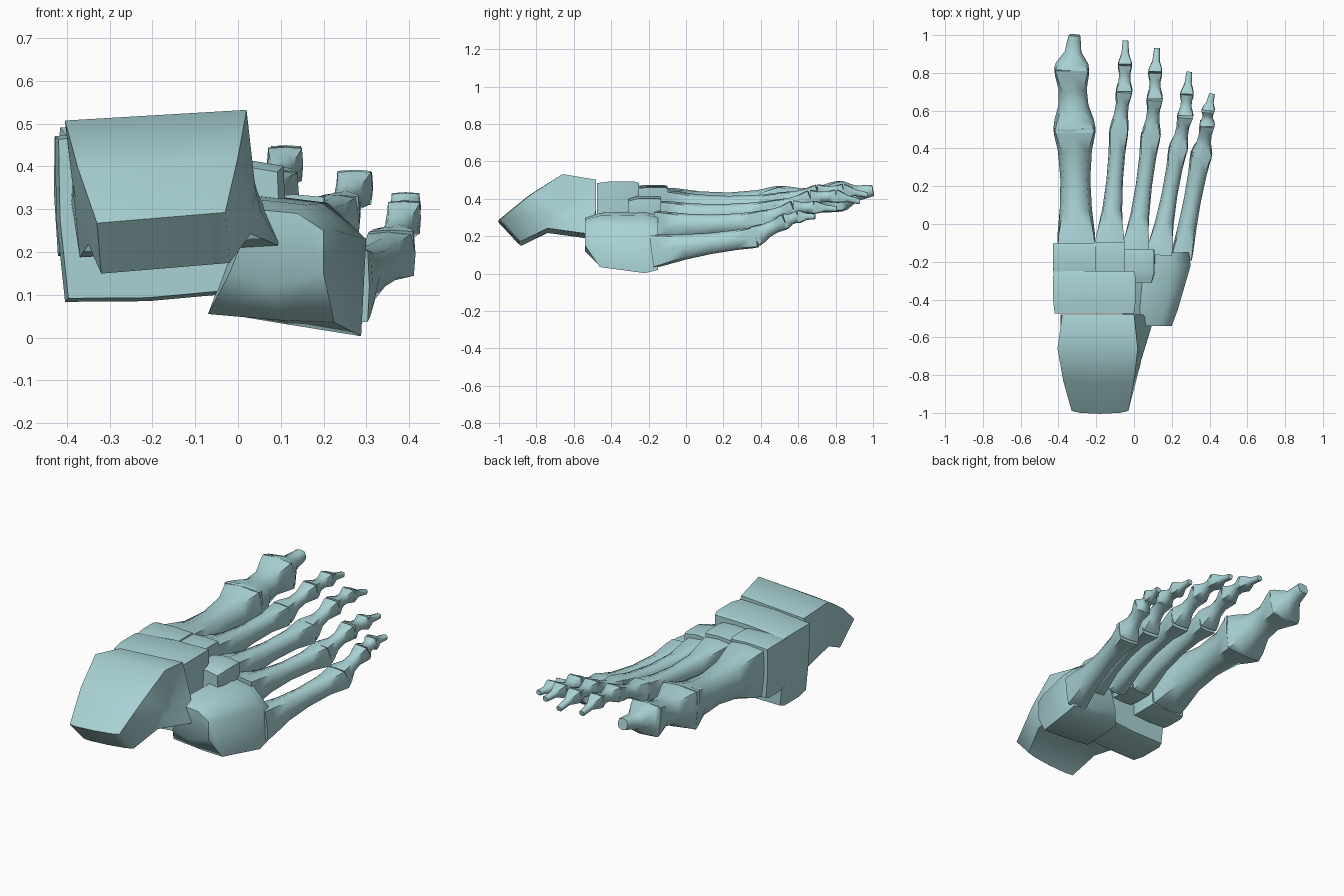
import bpy, bmesh, math
from mathutils import Vector

if "Cube" in bpy.data.objects:
    bpy.data.objects.remove(bpy.data.objects["Cube"])

# Pale teal bone material
mat = bpy.data.materials.new("pale_teal")
mat.diffuse_color = (.4, .65, .67, 1)
mat.use_nodes = True
mat.node_tree.nodes["Principled BSDF"].inputs["Base Color"].default_value = mat.diffuse_color


def finish(name, bm, angle):
    bmesh.ops.recalc_face_normals(bm, faces=bm.faces)
    me = bpy.data.meshes.new(name)
    bm.to_mesh(me)
    bm.free()
    me.materials.append(mat)
    ob = bpy.data.objects.new(name, me)
    bpy.context.collection.objects.link(ob)
    bpy.ops.object.select_all(action='DESELECT')
    ob.select_set(True)
    bpy.context.view_layer.objects.active = ob
    bpy.ops.object.shade_smooth_by_angle(angle=math.radians(angle))
    return ob


def loft(name, rings, angle=62):
    """Bridge rings of points into one capped solid."""
    bm = bmesh.new()
    loops = [[bm.verts.new(p) for p in r] for r in rings]
    n = len(loops[0])
    for a, b in zip(loops, loops[1:]):
        for i in range(n):
            bm.faces.new((a[i], a[(i + 1) % n], b[(i + 1) % n], b[i]))
    caps = [bm.faces.new(loops[0]), bm.faces.new(loops[-1])]
    bmesh.ops.triangulate(bm, faces=caps)
    return finish(name, bm, angle)


def section(c, u, w, hw, hh, k, taper=0.0):
    """Eight-sided section; k sets how square the corners are."""
    pts = [(1, 0), (k, k), (0, 1), (-k, k), (-1, 0), (-k, -k), (0, -1), (k, -k)]
    return [c + u * (x * hw * (1 + taper * z)) + w * (z * hh) for x, z in pts]


# t along the bone, size factor blend (1 = end, 0 = waist), corner squareness
LONG = [(0, 1, .93), (.08, .92, .9), (.3, .3, .78), (.55, 0, .75), (.8, .3, .78), (.94, .9, .88), (1, 1, .93)]
SHORT = [(0, 1, .93), (.15, .85, .88), (.4, .15, .76), (.65, .1, .76), (.88, .8, .86), (1, 1, .93)]
TIP = [(0, 1, .93), (.15, .95, .88), (.5, .15, .78), (.8, .1, .76), (1, 0, .8)]


def bone(name, a, b, size_a, size_b, waist, shape, taper=0.0):
    a, b = Vector(a), Vector(b)
    d = (b - a).normalized()
    u = Vector((1, -d.x * .5, 0)).normalized()
    w = Vector((0, -d.z, d.y)).normalized()
    rings = []
    for t, f, k in shape:
        s = waist + (1 - waist) * f
        hw = (size_a[0] * (1 - t) + size_b[0] * t) * s / 2
        hh = (size_a[1] * (1 - t) + size_b[1] * t) * s / 2
        rings.append(section(a.lerp(b, t), u, w, hw, hh, k, taper * (1 - t)))
    return loft(name, rings)


def block(name, x0, x1, y0, y1, z0, z1, taper=0.0, tilt=0.0, back=.96, k=.96):
    """Squat ankle bone: a soft slab with slightly bulging middle."""
    c = Vector(((x0 + x1) / 2, 0, (z0 + z1) / 2))
    u, w = Vector((1, 0, tilt)), Vector((0, 0, 1))
    rings = []
    for t, s in ((0, back), (.15, (1 + back) / 2), (.3, 1), (.88, 1), (1, .96)):
        p = c + Vector((0, y0 + (y1 - y0) * t, 0))
        rings.append(section(p, u, w, (x1 - x0) / 2 * s, (z1 - z0) / 2 * s, k, taper))
    return loft(name, rings)


# Rear ankle bone: side profile (y, z, left x, right x), top tilted to one side
prof = [(-.99, .28, -.33, -.03), (-.83, .41, -.375, .0), (-.66, .52, -.405, .02),
        (-.48, .49, -.38, .0), (-.48, .33, -.39, .045), (-.52, .2, -.37, .1),
        (-.74, .23, -.35, .03), (-.88, .162, -.32, -.02)]
stations = []
for t, bulge in ((0, 0), (.15, .01), (.5, .015), (.85, .01), (1, 0)):
    stations.append([Vector((l + (r - l) * t, y - (bulge if y < -.8 else 0),
                             z + (t - .5) * .025)) for y, z, l, r in prof])
# Rounded sides: shrink the end profiles towards a bulging centre
left, right = Vector((-.385, -.68, .34)), Vector((.045, -.7, .31))
stations.insert(0, [p.lerp(left, .85) for p in stations[0]])
stations.append([p.lerp(right, .85) for p in stations[-1]])
loft("rear_ankle_bone", stations, 66)

# Middle ankle bones
block("ankle_slab", -.425, .005, -.475, -.25, .085, .49, .06, .05)
block("inner_wedge_bone", -.43, -.2, -.265, -.1, .185, .475, .04)
block("middle_wedge_bone", -.205, -.055, -.26, -.095, .24, .465, .15)
block("outer_wedge_bone", -.06, .11, -.31, -.135, .23, .415, .15, 0, .82, .85)

# Outer ankle block: rings from rear to front
outer = [
    (-.54, [(.04, .3), (.14, .29), (.2, .25), (.2, .15), (.08, .12), (-.02, .15)]),
    (-.46, [(.03, .325), (.16, .31), (.23, .25), (.225, .035), (.1, .04), (-.07, .055)]),
    (-.22, [(.05, .335), (.21, .315), (.3, .23), (.288, .003), (.12, .03), (-.06, .06)]),
    (-.15, [(.06, .32), (.2, .3), (.29, .21), (.285, .02), (.14, .06), (.0, .1)]),
]
loft("outer_ankle_block", [[Vector((x, y, z)) for x, z in p] for y, p in outer])

# Long foot bones: start, end, start size, end size, waist, taper
long_bones = [
    ((-.305, -.1, .325), (-.315, .51, .36), (.2, .27), (.225, .22), .74, .05),
    ((-.13, -.1, .335), (-.08, .5, .375), (.14, .22), (.1, .11), .74, .25),
    ((.005, -.14, .29), (.09, .48, .335), (.13, .2), (.105, .115), .74, .25),
    ((.13, -.16, .245), (.235, .41, .275), (.13, .18), (.1, .12), .74, .2),
    ((.25, -.18, .12), (.358, .38, .195), (.115, .18), (.115, .11), .8, 0),
]
for i, (a, b, sa, sb, waist, taper) in enumerate(long_bones, 1):
    bone(f"long_foot_bone_{i}", a, b, sa, sb, waist, LONG, taper)

# Toes: joint positions, then (width, height) at each joint
toes = [
    ([(-.315, .5, .36), (-.33, .825, .415), (-.315, 1.0, .445)],
     [(.225, .22), (.185, .165), (.12, .12)]),
    ([(-.08, .5, .38), (-.052, .705, .435), (-.048, .84, .445), (-.045, .97, .42)],
     [(.1, .11), (.088, .085), (.075, .07), (.06, .055)]),
    ([(.09, .475, .34), (.11, .665, .405), (.112, .8, .415), (.122, .93, .385)],
     [(.1, .11), (.085, .085), (.075, .07), (.06, .055)]),
    ([(.235, .4, .28), (.272, .575, .35), (.28, .685, .355), (.293, .805, .345)],
     [(.1, .115), (.085, .085), (.072, .07), (.06, .055)]),
    ([(.358, .37, .2), (.388, .53, .28), (.392, .6, .305), (.413, .69, .305)],
     [(.11, .115), (.08, .085), (.07, .07), (.06, .055)]),
]
for i, (joints, sizes) in enumerate(toes, 1):
    last = len(joints) - 2
    for j in range(last + 1):
        tip = j == last
        bone(f"toe_{i}_bone_{j + 1}", joints[j], joints[j + 1], sizes[j], sizes[j + 1],
             .5 if tip else .72, TIP if tip else SHORT)
